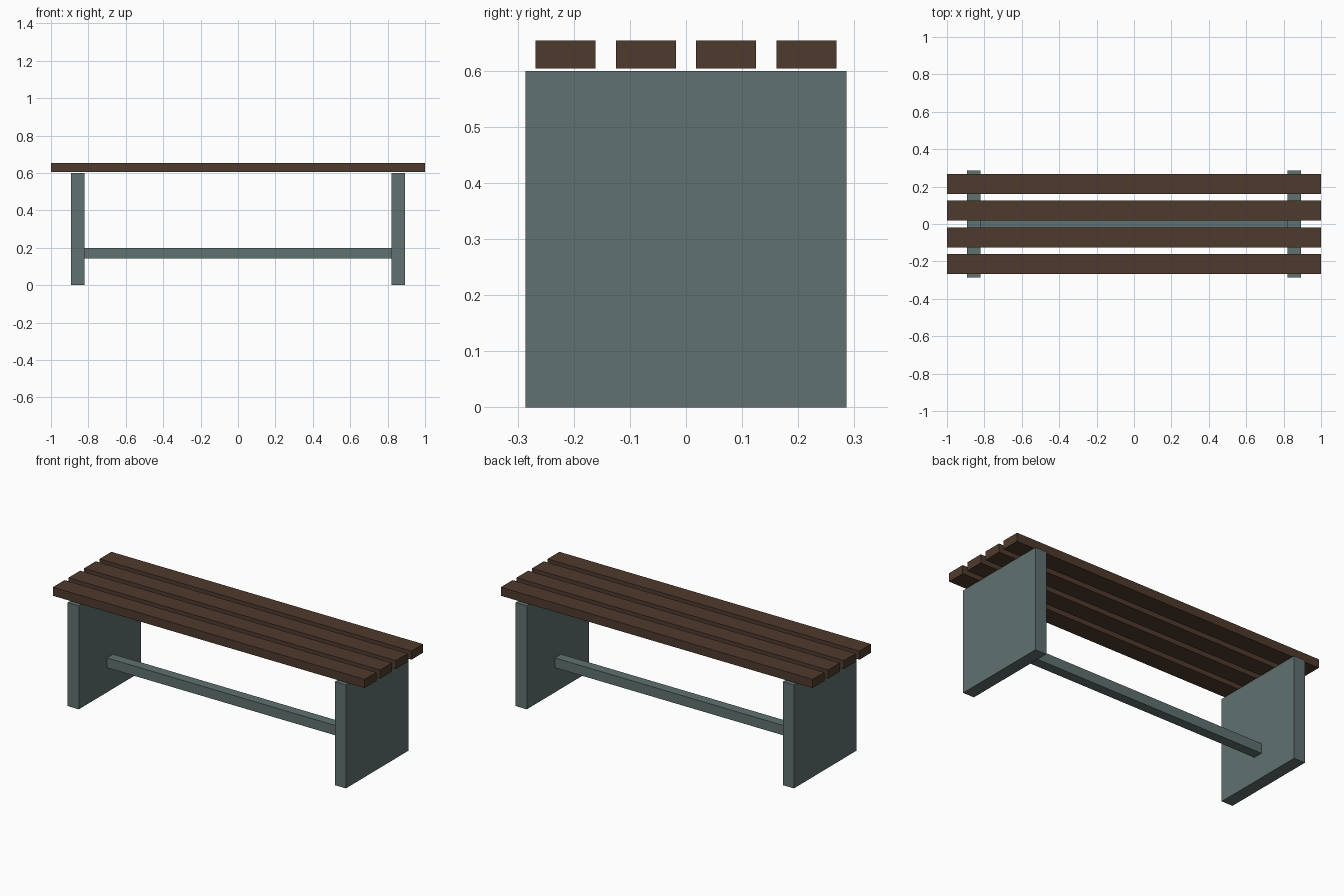
import bpy

if "Cube" in bpy.data.objects:
    bpy.data.objects.remove(bpy.data.objects["Cube"])


def material(name, color):
    mat = bpy.data.materials.new(name)
    mat.diffuse_color = (*color, 1.0)
    mat.use_nodes = True
    mat.node_tree.nodes["Principled BSDF"].inputs["Base Color"].default_value = mat.diffuse_color
    return mat


def box(name, center, size, mat):
    bpy.ops.mesh.primitive_cube_add(size=1, location=center)
    obj = bpy.context.object
    obj.name = name
    obj.scale = size
    bpy.ops.object.transform_apply(location=False, rotation=False, scale=True)
    obj.data.materials.append(mat)
    return obj


wood = material("dark_wood", (0.076, 0.042, 0.026))
paint = material("grey_green_paint", (0.115, 0.165, 0.160))

# Four seat slats, floating slightly above the end panels
for i in range(4):
    box(f"seat_slat_{i + 1}", (0, (i - 1.5) * 0.143, 0.629),
        (2.0, 0.107, 0.05), wood)

# Solid end panels serving as legs
for side, sign in (("left", -1), ("right", 1)):
    box(f"{side}_leg_panel", (sign * 0.857, 0, 0.3),
        (0.0714, 0.572, 0.6), paint)

# Stretcher rail running between the panels
box("stretcher_rail", (0, 0, 0.1715), (1.643, 0.057, 0.057), paint)
